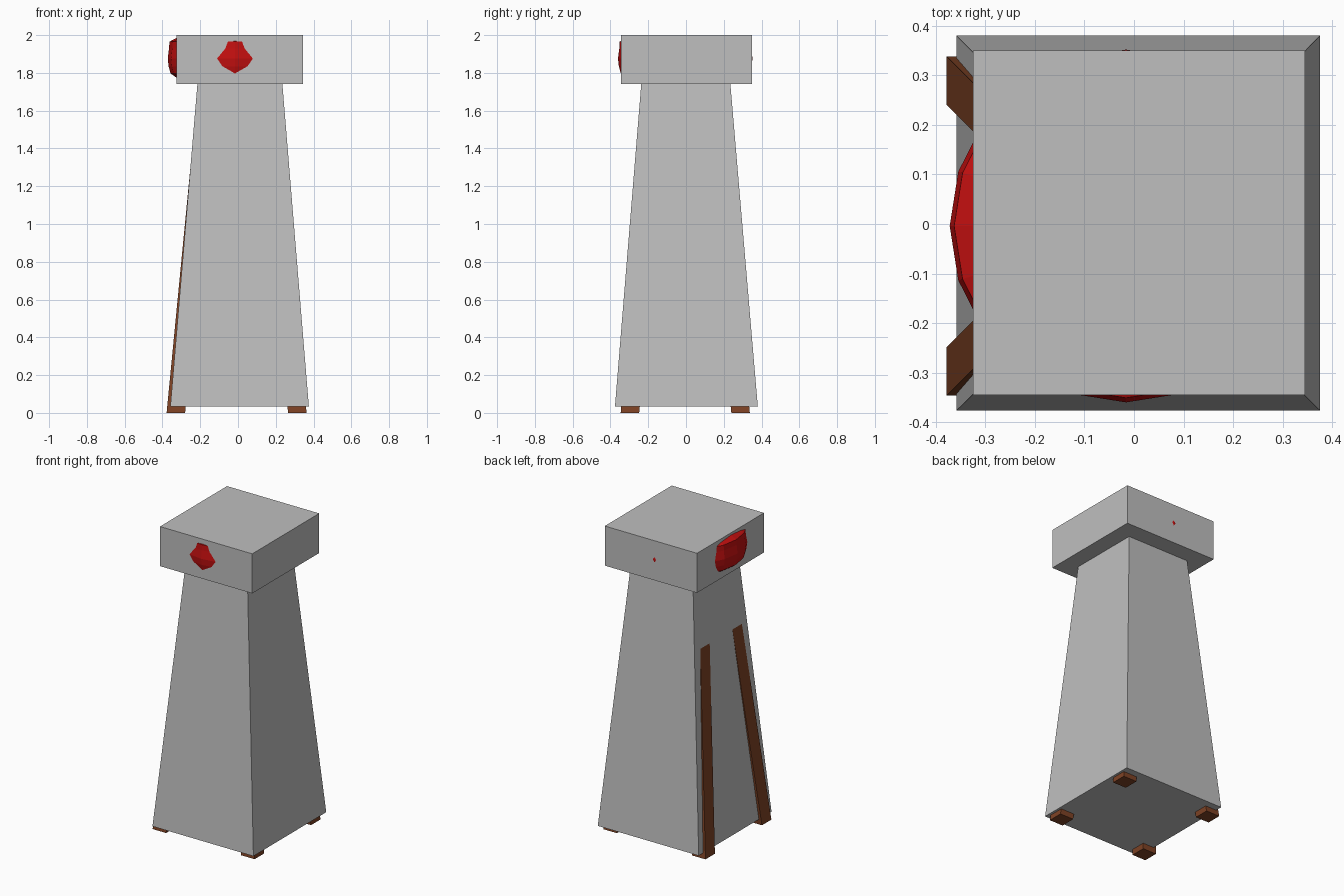
import bpy
import bmesh
import math

old = bpy.data.objects.get("Cube")
if old:
    bpy.data.objects.remove(old, do_unlink=True)


def material(name, rgb):
    mat = bpy.data.materials.new(name)
    mat.use_nodes = True
    colour = (*rgb, 1.0)
    mat.diffuse_color = colour
    mat.node_tree.nodes["Principled BSDF"].inputs["Base Color"].default_value = colour
    return mat


GREY = material("stone grey", (0.52, 0.52, 0.52))
RED = material("signal red", (0.55, 0.005, 0.005))
BROWN = material("wood brown", (0.21, 0.055, 0.018))


def loft(name, rings, mat):
    """Skin a stack of equal-sized point rings and close both ends."""
    bm = bmesh.new()
    loops = [[bm.verts.new(p) for p in ring] for ring in rings]
    for low, high in zip(loops, loops[1:]):
        n = len(low)
        for i in range(n):
            j = (i + 1) % n
            bm.faces.new((low[i], low[j], high[j], high[i]))
    bm.faces.new(loops[0][::-1])
    bm.faces.new(loops[-1])
    bmesh.ops.recalc_face_normals(bm, faces=bm.faces)
    mesh = bpy.data.meshes.new(name)
    bm.to_mesh(mesh)
    bm.free()
    mesh.materials.append(mat)
    obj = bpy.data.objects.new(name, mesh)
    bpy.context.collection.objects.link(obj)
    return obj


def rect(x0, x1, y0, y1, z):
    return [(x0, y0, z), (x1, y0, z), (x1, y1, z), (x0, y1, z)]


# Tapered tower and the square head on top of it
loft("tower_body", [rect(-0.358, 0.375, -0.376, 0.38, 0.035),
                    rect(-0.215, 0.235, -0.237, 0.235, 1.74)], GREY)
loft("tower_head", [rect(-0.325, 0.345, -0.345, 0.35, 1.74),
                    rect(-0.325, 0.345, -0.345, 0.35, 2.0)], GREY)

# Four long legs leaning inward, mostly buried in the body
LEG_TOP, LEAN, WIDTH = 1.7, 0.097, 0.098
for side, x in (("right", -0.378), ("left", 0.265)):
    for end, y in (("front", -0.346), ("back", 0.24)):
        dx = LEAN * LEG_TOP * (1 if x < 0 else -1)
        dy = LEAN * LEG_TOP * (1 if y < 0 else -1)
        loft(f"{end}_{side}_leg",
             [rect(x, x + WIDTH, y, y + WIDTH, 0),
              rect(x + dx, x + dx + WIDTH, y + dy, y + dy + WIDTH, LEG_TOP)],
             BROWN)

# Faceted lamp drum that bulges through the walls of the head
SIDES = 20
profile = [(0.31, 1.775), (0.341, 1.797), (0.3515, 1.835), (0.356, 1.876),
           (0.349, 1.93), (0.347, 1.965), (0.31, 1.985)]
angles = [2 * math.pi * i / SIDES for i in range(SIDES)]
loft("lamp_drum", [[(-0.016 + r * math.cos(a), -0.004 + r * math.sin(a), z)
                    for a in angles] for r, z in profile], RED)
